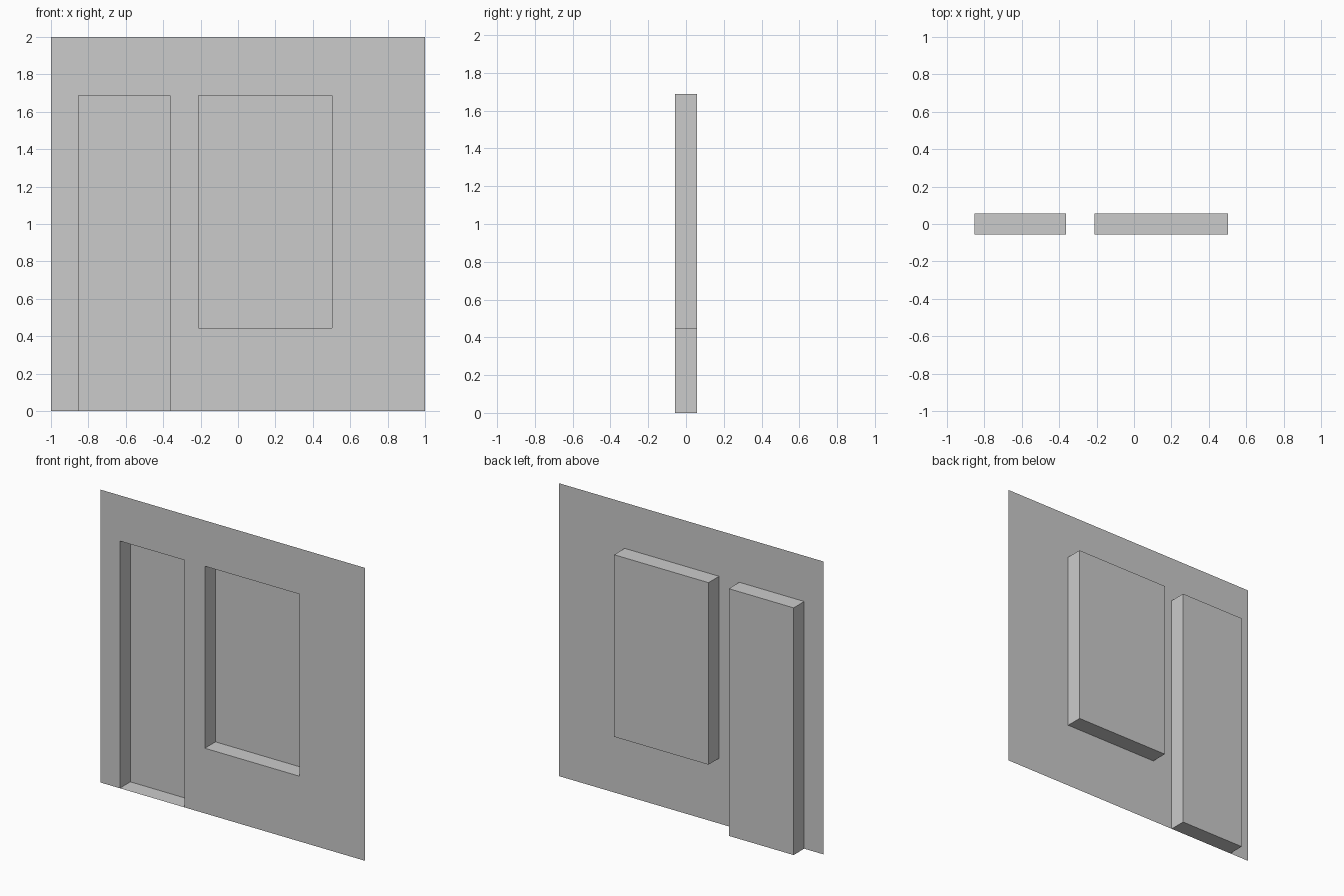
import bpy, bmesh
from mathutils import Matrix

if "Cube" in bpy.data.objects:
    bpy.data.objects.remove(bpy.data.objects["Cube"])

DEPTH = 0.057                       # half depth; wall sheet sits at the front
DOOR = (-0.853, -0.363, 0.0, 1.688)  # x0, x1, z0, z1
WINDOW = (-0.21, 0.503, 0.445, 1.688)


def finish(name, bm):
    mesh = bpy.data.meshes.new(name)
    bm.to_mesh(mesh)
    bm.free()
    obj = bpy.data.objects.new(name, mesh)
    bpy.context.collection.objects.link(obj)


def inside(x, z, box):
    return box[0] < x < box[1] and box[2] < z < box[3]


# Thin wall sheet, gridded along the opening edges, openings left out
xs = sorted({-1.0, 1.0, *DOOR[:2], *WINDOW[:2]})
zs = sorted({0.0, 2.0, *DOOR[2:], *WINDOW[2:]})
bm = bmesh.new()
for x0, x1 in zip(xs, xs[1:]):
    for z0, z1 in zip(zs, zs[1:]):
        cx, cz = (x0 + x1) / 2, (z0 + z1) / 2
        if inside(cx, cz, DOOR) or inside(cx, cz, WINDOW):
            continue
        corners = ((x0, z0), (x1, z0), (x1, z1), (x0, z1))
        bm.faces.new([bm.verts.new((x, -DEPTH, z)) for x, z in corners])
bmesh.ops.remove_doubles(bm, verts=bm.verts, dist=1e-5)
finish("wall", bm)


# Recess: open-fronted box behind an opening, facing inwards
def recess(name, box):
    x0, x1, z0, z1 = box
    bm = bmesh.new()
    place = Matrix.Translation(((x0 + x1) / 2, 0, (z0 + z1) / 2))
    size = Matrix.Diagonal((x1 - x0, 2 * DEPTH, z1 - z0, 1))
    bmesh.ops.create_cube(bm, size=1, matrix=place @ size)
    bm.normal_update()
    front = [f for f in bm.faces if f.normal.y < -0.5]
    bmesh.ops.delete(bm, geom=front, context='FACES')
    bmesh.ops.reverse_faces(bm, faces=bm.faces[:])
    finish(name, bm)


recess("door_recess", DOOR)
recess("window_recess", WINDOW)
